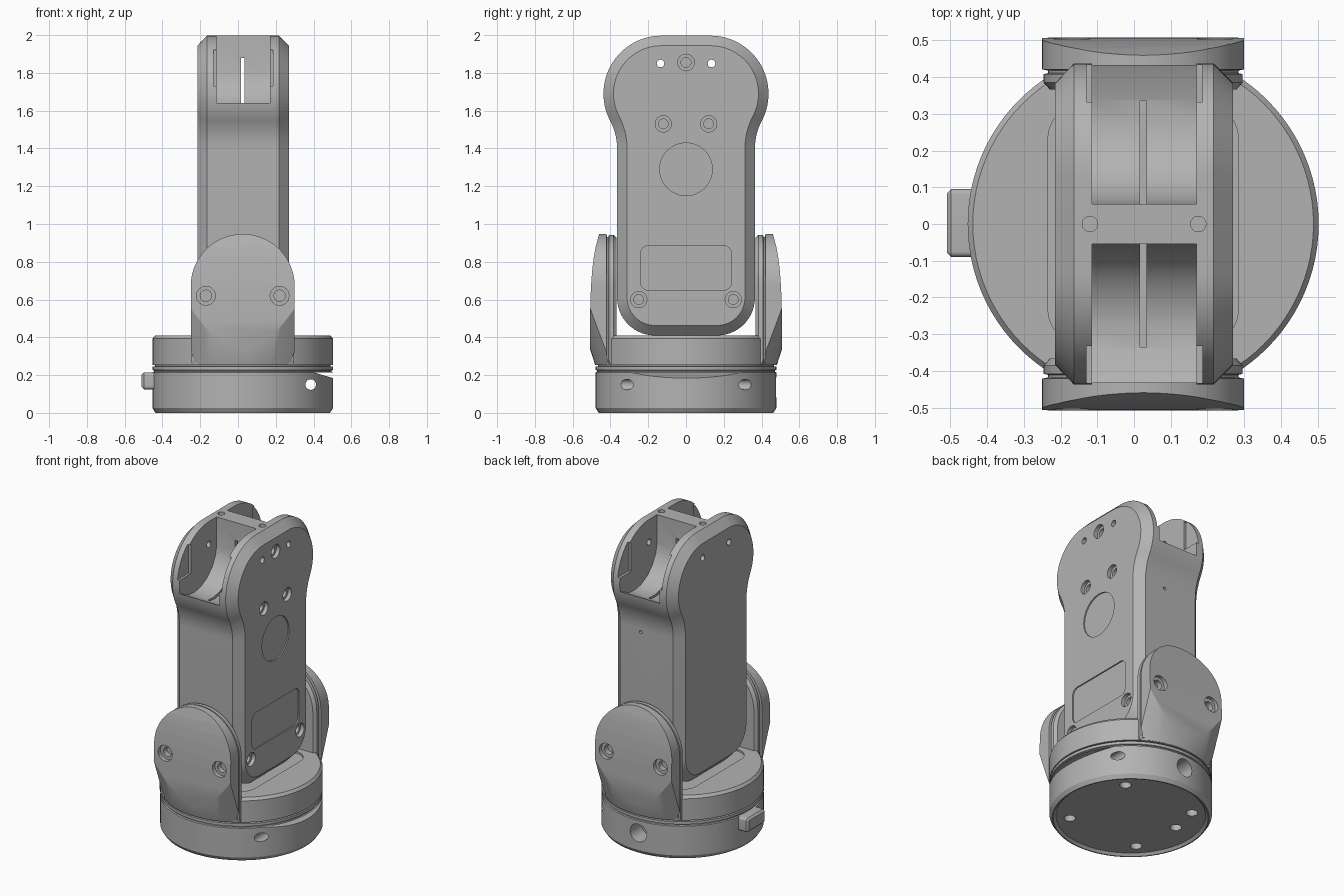
import bpy, bmesh, math
from mathutils import Vector

if "Cube" in bpy.data.objects:
    bpy.data.objects.remove(bpy.data.objects["Cube"])

GREY = (0.45, 0.45, 0.45, 1)
grey = bpy.data.materials.new("plain_grey")
grey.use_nodes = True
grey.diffuse_color = GREY
grey.node_tree.nodes["Principled BSDF"].inputs["Base Color"].default_value = GREY

CX = 0.025  # x of the base axis
parts = []


def make(name, bm):
    bmesh.ops.recalc_face_normals(bm, faces=bm.faces)
    mesh = bpy.data.meshes.new(name)
    bm.to_mesh(mesh)
    bm.free()
    obj = bpy.data.objects.new(name, mesh)
    bpy.context.collection.objects.link(obj)
    mesh.materials.append(grey)
    return obj


def loft(name, rings):
    """Skin matching rings of points and cap both ends."""
    bm = bmesh.new()
    loops = [[bm.verts.new(p) for p in ring] for ring in rings]
    n = len(loops[0])
    for a, b in zip(loops, loops[1:]):
        for i in range(n):
            j = (i + 1) % n
            bm.faces.new((a[i], a[j], b[j], b[i]))
    bm.faces.new(loops[0])
    bm.faces.new(loops[-1])
    return make(name, bm)


def lathe(name, profile, steps=96):
    """Solid of revolution about the base axis; profile of (radius, z)."""
    rings = []
    for r, z in profile:
        angles = [2 * math.pi * i / steps for i in range(steps)]
        rings.append([(CX + r * math.cos(t), r * math.sin(t), z) for t in angles])
    return loft(name, rings)


def arc(cu, cv, r, a0, a1, steps=14):
    angles = [math.radians(a0 + (a1 - a0) * i / steps) for i in range(steps + 1)]
    return [(cu + r * math.cos(t), cv + r * math.sin(t)) for t in angles]


def inset(pts, d):
    """Shift a counter-clockwise outline inwards."""
    out = []
    for i, p in enumerate(pts):
        p = Vector(p)
        t1 = (p - Vector(pts[i - 1])).normalized()
        t2 = (Vector(pts[(i + 1) % len(pts)]) - p).normalized()
        n = Vector((-t1.y - t2.y, t1.x + t2.x)).normalized()
        k = max(0.6, n.dot(Vector((-t1.y, t1.x))))
        out.append(tuple(p + n * d / k))
    return out


def rounded(u0, u1, v0, v1, r):
    return (arc(u1 - r, v0 + r, r, -90, 0, 6) + arc(u1 - r, v1 - r, r, 0, 90, 6)
            + arc(u0 + r, v1 - r, r, 90, 180, 6) + arc(u0 + r, v0 + r, r, 180, 270, 6))


def prism_x(name, pts, x0, x1):
    return loft(name, [[(x, u, v) for u, v in pts] for x in (x0, x1)])


def box(name, lo, hi):
    return prism_x(name, [(lo[1], lo[2]), (hi[1], lo[2]), (hi[1], hi[2]), (lo[1], hi[2])],
                   lo[0], hi[0])


def boolean(obj, tool, operation="DIFFERENCE"):
    mod = obj.modifiers.new("cut", "BOOLEAN")
    mod.operation = operation
    mod.solver = "EXACT"
    mod.object = tool
    bpy.context.view_layer.objects.active = obj
    bpy.ops.object.modifier_apply(modifier=mod.name)
    bpy.data.objects.remove(tool)


def hole(obj, p, axis, r, depth):
    """Round hole reaching depth to each side of p."""
    bm = bmesh.new()
    bmesh.ops.create_cone(bm, cap_ends=True, segments=24, radius1=r, radius2=r, depth=2 * depth)
    tool = make("drill", bm)
    turn = Vector(axis).to_track_quat("Z", "Y")
    for v in tool.data.vertices:
        v.co = turn @ v.co + Vector(p)
    boolean(obj, tool)


def screw_hole(obj, p, axis, r):
    hole(obj, p, axis, r, 0.025)
    hole(obj, p, axis, r * 0.6, 0.06)


# Round base with a recessed underside and a thin seam
base = lathe("base", [(0.44, 0.015), (0.455, 0), (0.462, 0), (0.478, 0.025), (0.478, 0.215),
                      (0.47, 0.218), (0.47, 0.224), (0.478, 0.227), (0.478, 0.245),
                      (0.465, 0.247), (0.465, 0.27)])
wedge = [(0.4, 0.215), (0.6, 0.155), (0.6, 0.215)]
boolean(base, loft("wedge", [[(x, y, z) for x, z in wedge] for y in (-0.6, 0.6)]))
hole(base, (0.385, 0, 0.15), (0, 1, 0), 0.028, 0.6)
hole(base, (0.01, 0.48, 0.135), (0, 1, 0), 0.058, 0.12)
for angle, r in [(45, 0.36), (135, 0.36), (225, 0.36), (315, 0.36), (168, 0.3)]:
    t = math.radians(angle)
    hole(base, (CX + r * math.cos(t), r * math.sin(t), 0), (0, 0, 1), 0.034, 0.07)
parts.append(base)

# Side tab on the base
tab_outline = rounded(-0.09, 0.095, 0.125, 0.215, 0.015)
tab = loft("side_tab", [[(x, u, v) for u, v in inset(tab_outline, d)]
                        for x, d in [(-0.51, 0.012), (-0.498, 0), (-0.42, 0)]])
parts.append(tab)

# Turntable carrying the fork
turntable = lathe("turntable", [(0.478, 0.253), (0.478, 0.393), (0.464, 0.41)])
recess = rounded(-0.235, 0.285, -0.33, 0.33, 0.1)
boolean(turntable, loft("recess", [[(u, v, z) for u, v in recess] for z in (0.398, 0.5)]))
parts.append(turntable)

# Fork arms with hub plate, groove and bulging outer face
arm_outline = [(CX - 0.275, 0.254), (CX + 0.275, 0.254)] + arc(CX, 0.672, 0.275, 0, 180, 40)
arm_layers = [(0.367, 0.02), (0.385, 0.004), (0.408, 0.004), (0.411, 0.016), (0.418, 0.016),
              (0.421, 0), (0.55, 0)]
bulge = [(0.3, 0.2), (0.508, 0.2), (0.508, 0.5), (0.506, 0.6), (0.503, 0.67), (0.497, 0.75),
         (0.489, 0.82), (0.478, 0.88), (0.462, 0.94), (0.455, 0.96), (0.3, 0.96)]
for s, side in ((-1, "front"), (1, "back")):
    arm = loft(side + "_fork_arm", [[(u, s * y, v) for u, v in inset(arm_outline, d)]
                                    for y, d in arm_layers])
    boolean(arm, prism_x("bulge", [(s * y, z) for y, z in bulge], -0.5, 0.5), "INTERSECT")
    boolean(arm, lathe("flare", [(0.464, 0.2), (0.72, 1.0)]), "INTERSECT")
    for dx in (-0.195, 0.195):
        screw_hole(arm, (CX + dx, s * 0.505, 0.62), (0, 1, 0), 0.05)
    parts.append(arm)

# Main body: slim below, round head above, chamfered on both sides
half = (arc(0.165, 0.61, 0.2, -90, 0) + arc(0.678, 1.4, 0.313, 180, 152)
        + arc(0.13, 1.69, 0.307, -26, 90, 24))
outline = half + [(-y, z) for y, z in reversed(half)]
body = loft("body", [[(x, u, v) for u, v in inset(outline, d)]
                     for x, d in [(-0.215, 0.053), (-0.164, 0), (0.217, 0), (0.27, 0.053)]])

# Two open pockets in the head, either side of a bridge
pocket = [(0.055, 2.1), (0.055, 1.81), (0.067, 1.75), (0.1, 1.69), (0.15, 1.64), (0.22, 1.605),
          (0.28, 1.595), (0.34, 1.6), (0.44, 1.645), (0.6, 1.645), (0.6, 2.1)]
for s in (-1, 1):
    boolean(body, prism_x("pocket", [(s * y, z) for y, z in pocket], -0.115, 0.17))
    y0, y1 = sorted((s * 0.32, s * 0.5))
    boolean(body, box("cheek_slot", (-0.13, y0, 1.73), (0.186, y1, 1.92)))
boolean(body, box("cable_slot", (0.017, -0.335, 1.56), (0.034, 0.335, 1.88)))

# Screw holes and shallow panels
for y, z, r in [(0, 1.855, 0.044), (-0.12, 1.53, 0.043), (0.12, 1.53, 0.043),
                (-0.25, 0.6, 0.043), (0.25, 0.6, 0.043)]:
    screw_hole(body, (0.27, y, z), (1, 0, 0), r)
for y in (-0.135, 0.135):
    hole(body, (CX, y, 1.85), (1, 0, 0), 0.02, 0.4)
for x in (-0.12, 0.175):
    hole(body, (x, 0, 2), (0, 0, 1), 0.021, 0.06)
hole(body, (0.07, 0.365, 1.38), (0, 1, 0), 0.01, 0.04)
hole(body, (0.27, 0, 1.29), (1, 0, 0), 0.14, 0.008)
boolean(body, prism_x("panel", rounded(-0.24, 0.24, 0.65, 0.885, 0.04), 0.262, 0.3))
parts.append(body)

# Smooth curved surfaces, keep hard edges
for obj in parts:
    bpy.ops.object.select_all(action="DESELECT")
    obj.select_set(True)
    bpy.context.view_layer.objects.active = obj
    bpy.ops.object.shade_smooth_by_angle(angle=math.radians(25))
